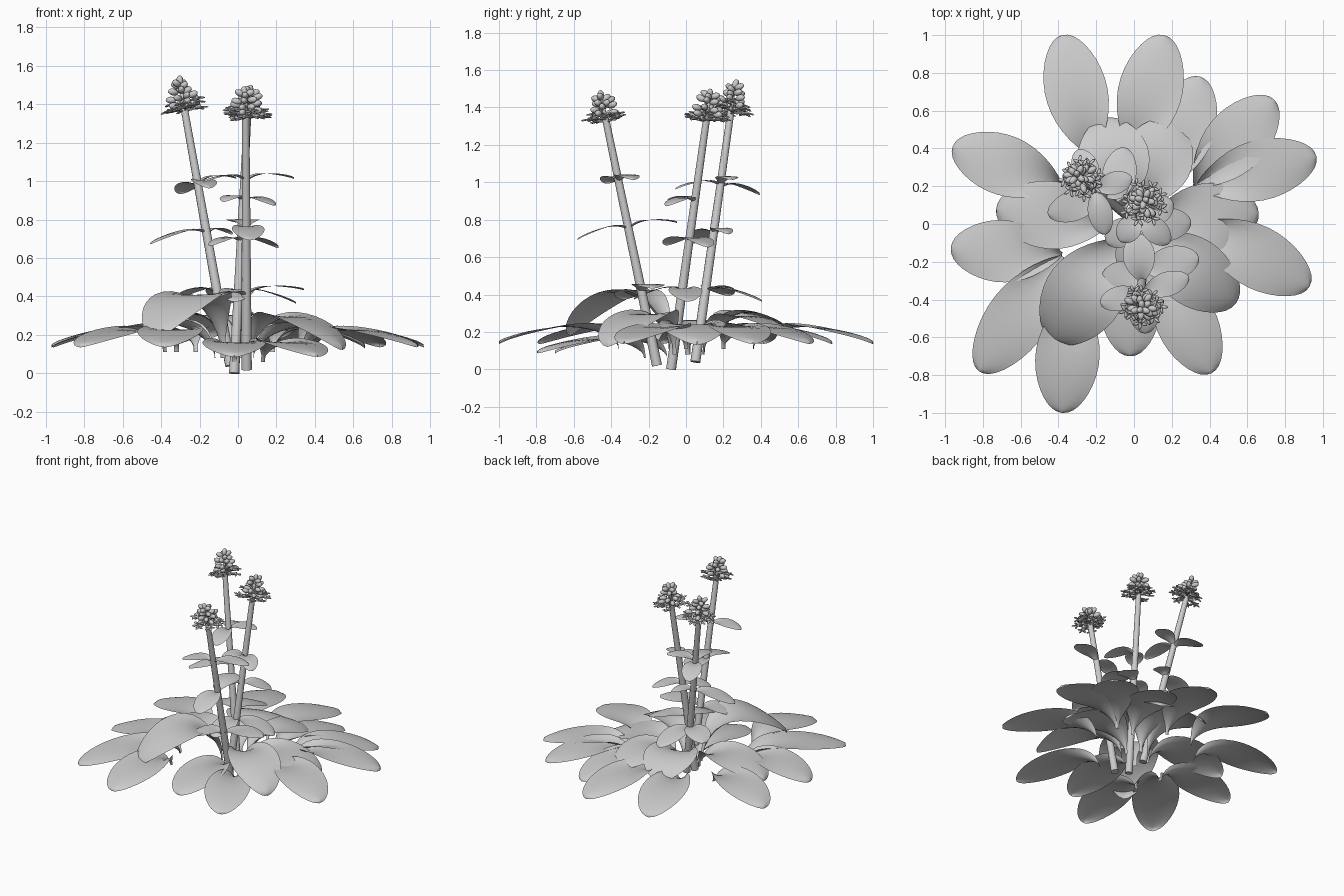
import bpy, bmesh, math, random
from mathutils import Vector, Matrix

if "Cube" in bpy.data.objects:
    bpy.data.objects.remove(bpy.data.objects["Cube"])
random.seed(4)


def finish(name, bm):
    me = bpy.data.meshes.new(name)
    for f in bm.faces:
        f.smooth = True
    bm.to_mesh(me)
    bm.free()
    ob = bpy.data.objects.new(name, me)
    bpy.context.collection.objects.link(ob)
    return ob


def leaf(name, base, tip, width, arch, cup, droop):
    """Arched oval blade, funnel-shaped at its base, bending down at the tip."""
    a, b = Vector(base), Vector(tip)
    d = b - a
    side = Vector((-d.y, d.x, 0)).normalized()
    bm = bmesh.new()
    rows, n, m = [], 18, 8
    for i in range(n + 1):
        t = 0.5 - 0.5 * math.cos(math.pi * i / n)
        s = max(0, math.sin(math.pi * t ** 1.12))
        w = width / 2 * max(s ** (0.65 - 0.17 * t), 0.07 * (1 - t) + 0.004)
        hump = max(0, math.sin(math.pi * t ** 0.72)) ** 0.75
        mid = a + d * t + Vector((0, 0, arch * hump))
        curl = cup * 4 * math.sqrt(t) * (1 - t) ** 4 - droop * t
        row = []
        for j in range(m + 1):
            u = 2 * j / m - 1
            row.append(bm.verts.new(mid + side * w * u + Vector((0, 0, curl * u * u))))
        rows.append(row)
    for r, s in zip(rows, rows[1:]):
        for j in range(m):
            bm.faces.new((r[j], s[j], s[j + 1], r[j + 1]))
    bmesh.ops.recalc_face_normals(bm, faces=bm.faces)
    if sum(f.normal.z for f in bm.faces) < 0:
        bmesh.ops.reverse_faces(bm, faces=bm.faces)
    return finish(name, bm)


# Outer rosette: base xy, tip xy, width
outer = [
    (-.22, .36, -.38, 1.0, .33), (.00, .36, .16, 1.0, .34),
    (.18, .20, .35, .78, .32), (.32, .20, .74, .66, .33),
    (.33, .20, .965, .36, .32), (.34, .00, .93, -.33, .33),
    (.13, -.22, .41, -.79, .32), (-.02, -.10, -.02, -.70, .33),
    (-.32, -.36, -.38, -1.0, .34), (-.38, -.17, -.82, -.78, .33),
    (-.38, -.16, -.97, -.13, .33), (-.38, .20, -.96, .41, .32),
]
for i, (x, y, u, v, w) in enumerate(outer):
    low = i in (6, 7)
    leaf(f"outer_leaf_{i}", (x, y, .06 if low else .11), (u, v, .10 if low else .15),
         w, .085 if low else .10, .06, .015)

# Inner rosette leaves rising from the crown: tip xyz, width, arch
inner = [
    (-.43, -.62, .20, .42, .28), (.54, -.42, .14, .36, .19),
    (.66, .06, .15, .36, .13), (.21, .55, .20, .38, .15),
    (-.16, .56, .20, .38, .17), (-.73, .08, .18, .36, .14),
]
for i, (x, y, z, w, h) in enumerate(inner):
    L = math.hypot(x, y)
    leaf(f"inner_leaf_{i}", (x / L * .1 - .02, y / L * .1, .08), (x, y, z), w, h, .08, .02)


def cone(bm, p, q, r1, r2, seg=8):
    d = q - p
    mat = Matrix.Translation((p + q) / 2) @ d.to_track_quat('Z', 'Y').to_matrix().to_4x4()
    bmesh.ops.create_cone(bm, cap_ends=True, segments=seg, radius1=r1, radius2=r2,
                          depth=d.length, matrix=mat)


def flower_head(name, base, axis, height):
    """Loose cone: flat open flowers near the bottom, closed buds above."""
    bm = bmesh.new()
    rot = axis.to_track_quat('Z', 'Y')
    cone(bm, base - axis * .03, base + axis * height * .9, .014, .007)
    # fraction of height, radius, count, outward lift
    layers = [(.03, .088, 8, .0), (.20, .075, 8, .15), (.42, .064, 6, .2),
              (.64, .050, 5, .3), (.86, .036, 4, .5), (1.0, .008, 1, 4)]
    for k, (f, r, n, lift) in enumerate(layers):
        for i in range(n):
            a = 2 * math.pi * (i + .5 * (k % 2)) / n + random.uniform(-.15, .15)
            out = rot @ Vector((math.cos(a), math.sin(a), lift)).normalized()
            flat = rot @ Vector((math.cos(a), math.sin(a), 0))
            root = base + axis * (height * f + random.uniform(-.012, .012))
            c = root + flat * r * random.uniform(.8, 1.15)
            cone(bm, root - axis * .012, c, .005, .006, 5)
            q = out.to_track_quat('Z', 'Y').to_matrix().to_4x4()
            if k > 1 or (k == 1 and i % 2):
                # closed bud
                mat = Matrix.Translation(c - out * .01) @ q @ Matrix.Diagonal((.018, .018, .028, 1))
                bmesh.ops.create_uvsphere(bm, u_segments=8, v_segments=6, radius=1, matrix=mat)
            else:
                # five spreading petals of an open flower
                cone(bm, c - out * .03, c, .008, .013, 6)
                for p in range(5):
                    pm = (Matrix.Translation(c) @ Matrix.Rotation(p * 2 * math.pi / 5 + a, 4, axis)
                          @ Matrix.Translation((.02, 0, random.uniform(-.004, .004)))
                          @ Matrix.Diagonal((.02, .009, .005, 1)))
                    bmesh.ops.create_uvsphere(bm, u_segments=8, v_segments=4, radius=1, matrix=pm)
    finish(name, bm)


# Stems: base, head base, head height, stem leaves (height, tip dx, dy, dz, width)
stems = [
    ((-.04, .05, .04), (-.28, .24, 1.38), .15,
     [(.98, -.09, .21, -.04, .14), (.99, .06, -.24, -.02, .13), (.99, .20, .06, .03, .12),
      (.74, -.29, -.10, -.06, .16), (.73, .13, .08, 0, .12),
      (.43, .06, .30, -.06, .18), (.43, -.20, .12, -.03, .18)]),
    ((-.02, -.08, .0), (.05, .11, 1.34), .15,
     [(.90, .16, -.15, -.02, .13), (.90, -.10, -.14, 0, .13),
      (.69, -.16, -.12, -.02, .15), (.69, .19, .10, -.03, .15),
      (.43, .30, .03, -.06, .18), (.43, -.02, -.26, -.05, .18)]),
    ((.045, -.155, .02), (.04, -.43, 1.34), .14,
     [(1.01, .25, .08, .01, .13), (1.01, -.22, -.06, -.01, .13),
      (.76, .02, -.27, -.06, .17), (.76, -.03, .26, .03, .17),
      (.42, .30, .06, .02, .18), (.41, -.22, -.10, -.03, .18)]),
]
for s, (lo, hi, h, blades) in enumerate(stems):
    lo, hi = Vector(lo), Vector(hi)
    axis = (hi - lo).normalized()
    bm = bmesh.new()
    cone(bm, lo, hi, .027, .019, 12)
    ob = finish(f"stem_{s}", bm)
    for p in ob.data.polygons:
        if len(p.vertices) > 4:
            p.use_smooth = False
    flower_head(f"flower_head_{s}", hi, axis, h)
    for i, (z, dx, dy, dz, w) in enumerate(blades):
        p = lo + (hi - lo) * ((z - lo.z) / (hi.z - lo.z))
        leaf(f"stem_leaf_{s}_{i}", p - Vector((0, 0, .025)), p + Vector((dx, dy, dz)),
             w, .04, .015, .008)
